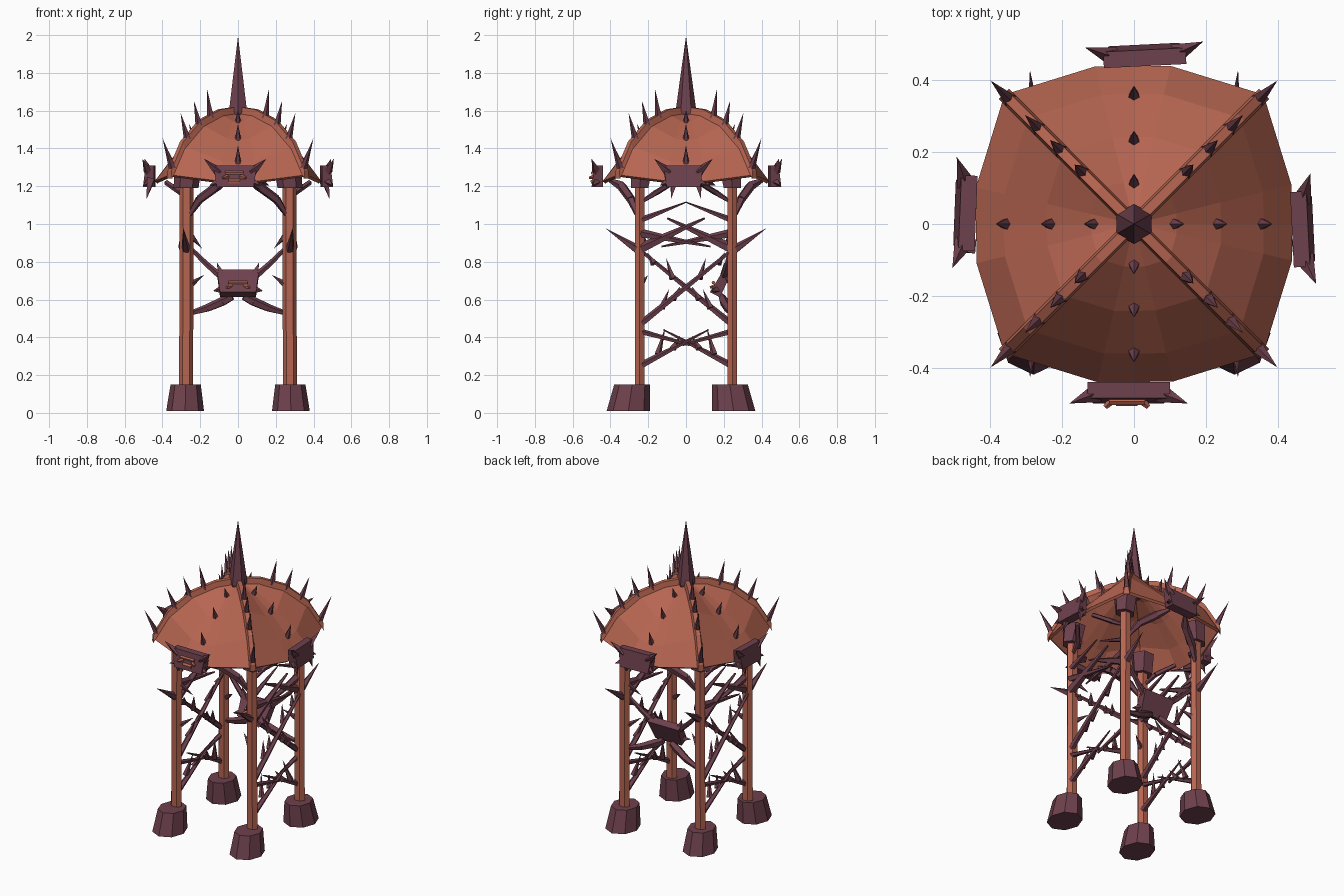
import bpy, bmesh, math
from mathutils import Vector, Matrix

if "Cube" in bpy.data.objects:
    bpy.data.objects.remove(bpy.data.objects["Cube"])


def material(name, rgb):
    m = bpy.data.materials.new(name)
    m.diffuse_color = (*rgb, 1)
    m.use_nodes = True
    m.node_tree.nodes["Principled BSDF"].inputs["Base Color"].default_value = m.diffuse_color
    return m


CLAY = material("terracotta", (0.47, 0.13, 0.082))
HORN = material("dark_maroon", (0.155, 0.052, 0.074))


def finish(bm, name, mat):
    bmesh.ops.recalc_face_normals(bm, faces=bm.faces)
    me = bpy.data.meshes.new(name)
    bm.to_mesh(me)
    bm.free()
    me.materials.append(mat)
    ob = bpy.data.objects.new(name, me)
    bpy.context.collection.objects.link(ob)
    return ob


def frustum(bm, a, b, r0, r1=0.0, n=5):
    a, b = Vector(a), Vector(b)
    d = b - a
    mat = Matrix.Translation((a + b) / 2) @ d.to_track_quat('Z', 'Y').to_matrix().to_4x4()
    bmesh.ops.create_cone(bm, cap_ends=True, segments=n, radius1=r0, radius2=r1,
                          depth=d.length, matrix=mat)


def prism(bm, low, high):
    """Closed solid between two matching rings of points."""
    lo, hi = [bm.verts.new(p) for p in low], [bm.verts.new(p) for p in high]
    n = len(lo)
    bm.faces.new(lo)
    bm.faces.new(hi)
    for i in range(n):
        j = (i + 1) % n
        bm.faces.new((lo[i], lo[j], hi[j], hi[i]))


def horn(bm, pts, radii, n=5):
    for i in range(len(pts) - 1):
        frustum(bm, pts[i], pts[i + 1], radii[i], radii[i + 1], n)


# canopy profiles: fraction of radius -> height
FR = [0.0, 0.27, 0.55, 0.82, 1.0]
MID = [1.60, 1.54, 1.445, 1.325, 1.225]
RIB = [1.60, 1.585, 1.53, 1.415, 1.26]


def interp(prof, f):
    for i in range(4):
        if f <= FR[i + 1]:
            k = (f - FR[i]) / (FR[i + 1] - FR[i])
            return prof[i] + k * (prof[i + 1] - prof[i])
    return prof[-1]


# canopy shell
bm = bmesh.new()
cols = [(q * 90 + a, r, w) for q in range(4)
        for a, r, w in ((0, .440, 0), (14, .452, .08), (45, .51, 1), (77, .452, .08))]
apex = bm.verts.new((0, 0, 1.60))
rows = []
for i in range(1, 5):
    rows.append([bm.verts.new((r * FR[i] * math.cos(math.radians(a)),
                               r * FR[i] * math.sin(math.radians(a)),
                               MID[i] + w * (RIB[i] - MID[i]))) for a, r, w in cols])
for j in range(16):
    k = (j + 1) % 16
    bm.faces.new((apex, rows[0][j], rows[0][k]))
    for i in range(3):
        bm.faces.new((rows[i][j], rows[i + 1][j], rows[i + 1][k], rows[i][k]))
dome = finish(bm, "canopy", CLAY)
sol = dome.modifiers.new("thickness", 'SOLIDIFY')
sol.thickness = 0.018
sol.offset = -1

# canopy ribs along the diagonals, and their thorns
ribs, thorns = bmesh.new(), bmesh.new()
for q in range(4):
    ang = math.radians(45 + 90 * q)
    d, s = Vector((math.cos(ang), math.sin(ang), 0)), Vector((-math.sin(ang), math.cos(ang), 0))

    def section(i):
        c = d * FR[i] * .513 + Vector((0, 0, RIB[i]))
        return [c + s * u + Vector((0, 0, v)) for u, v in
                ((-.02, -.02), (.02, -.02), (.013, .022), (-.013, .022))]
    for i in range(4):
        prism(ribs, section(i), section(i + 1))
    for f, h in ((.40, .14), (.57, .11), (.74, .12), (.96, .14)):
        base = d * f * .51 + Vector((0, 0, interp(RIB, f)))
        frustum(thorns, base, base + d * (.02 + .06 * f * f) + Vector((0, 0, h + .02)), .02)
    ax = Vector((math.cos(ang - math.pi / 4), math.sin(ang - math.pi / 4), 0))
    for r, h in ((.11, .07), (.23, .085), (.355, .095)):
        base = ax * r + Vector((0, 0, interp(MID, r / .442) - .01))
        frustum(thorns, base, base + ax * .03 + Vector((0, 0, h)), .018)
finish(ribs, "canopy_ribs", CLAY)
finish(thorns, "canopy_thorns", HORN)

# crown spire
bm = bmesh.new()
horn(bm, [(0, 0, 1.50), (0, 0, 1.59), (0, 0, 1.75), (0, 0, 1.995)], [.035, .056, .034, 0], 6)
finish(bm, "spire", HORN)

# legs, collars, feet
legs, collars, feet = bmesh.new(), bmesh.new(), bmesh.new()
for sx in (-1, 1):
    for sy in (-1, 1):
        x, y = .275 * sx, .245 * sy

        def ring(cx, cy, rx, ry, z, n=6):
            return [(cx + rx * math.cos(2 * math.pi * i / n), cy + ry * math.sin(2 * math.pi * i / n), z)
                    for i in range(n)]
        prism(legs, ring(x, y, .037, .03, .12), ring(x - .004 * sx, y, .037, .03, 1.3))
        prism(collars, ring(x, y, .066, .052, 1.19), ring(x * .96, y * .96, .072, .07, 1.31))
        fy = -.305 if sy < 0 else .252
        prism(feet, ring(.28 * sx, fy, .10, .115, 0.01, 8),
              ring(.277 * sx, fy + .02 * (1 if sy < 0 else -1), .08, .095, .15, 8))
finish(legs, "legs", CLAY)
finish(collars, "leg_collars", HORN)
finish(feet, "feet", HORN)


# rim plates with horned corners, one per side
def plate(bm, mat, hw, z0, z1, lean, ext=.05):
    """Plate facing -y in local space, with corner spikes."""
    tmp = bmesh.new()
    w = hw * .85
    prism(tmp, [(-w, -.03 - lean, z0), (w, -.03 - lean, z0), (w, .02, z0), (-w, .02, z0)],
          [(-hw, -.025, z1), (hw, -.025, z1), (hw, .02, z1), (-hw, .02, z1)])
    for s in (-1, 1):
        frustum(tmp, (s * hw * .75, -.01, z1 - .035), (s * (hw + ext), -.04, z1 + .035), .028, 0, 4)
        frustum(tmp, (s * hw * .75, -.01, z0 + .03), (s * (hw + .02), -.035, z0 + .01), .025, 0, 4)
    tmp.transform(mat)
    me = bpy.data.meshes.new("tmp")
    tmp.to_mesh(me)
    bm.from_mesh(me)
    tmp.free()
    bpy.data.meshes.remove(me)


bm, braces = bmesh.new(), bmesh.new()
shift, twist = (-.015, -.015, -.03, -.03), (0, .05, .05, -.04)
for q in range(4):  # front, right, back, left
    m = Matrix.Rotation(q * math.pi / 2, 4, 'Z')
    hw = .115 if q % 2 == 0 else .105
    plate(bm, m @ Matrix.Translation((shift[q], -.46, 0)) @ Matrix.Rotation(twist[q], 4, 'Z'),
          hw, 1.195, 1.31, .01)
    for s in (-1, 1):
        if q % 2 == 0:  # curved struts from legs up under the canopy
            p = [(s * .255, -.26, 1.05), (s * .205, -.29, 1.13), (s * .11, -.34, 1.20), (s * .06, -.40, 1.23)]
            horn(braces, [m @ Vector(v) for v in p], [.012, .024, .026, .012], 5)
        else:           # thin side struts and downward spikes
            p = [(s * .23, -.28, 1.12), (s * .16, -.30, 1.165), (s * .07, -.38, 1.22)]
            horn(braces, [m @ Vector(v) for v in p], [.010, .016, .014], 5)
            frustum(bm, m @ Vector((s * .06, -.46, 1.24)), m @ Vector((s * .08, -.485, 1.13)), .028, 0, 4)
finish(bm, "rim_plates", HORN)
finish(braces, "plate_struts", HORN)

# hanging back plate with tusk supports
bm = bmesh.new()
plate(bm, Matrix.Translation((0, .19, .68)) @ Matrix.Rotation(-.45, 4, 'X'), .112, -.065, .075, .01, 0)
for s in (-1, 1):
    horn(bm, [(s * .03, .19, .615), (s * .08, .20, .59), (s * .16, .22, .555), (s * .26, .24, .525)],
         [.02, .026, .022, .012])
    horn(bm, [(s * .09, .20, .72), (s * .17, .22, .79), (s * .26, .24, .88)], [.018, .015, .011])
finish(bm, "hanging_plate", HORN)

# small face ornaments on the front and hanging plates
bm = bmesh.new()
for cx, cy, cz in ((-.02, -.495, 1.25), (0, .145, .67)):
    frustum(bm, (cx - .05, cy, cz + .02), (cx + .05, cy, cz + .02), .01, .01)
    frustum(bm, (cx - .03, cy, cz - .025), (cx + .03, cy, cz - .025), .012, .012)
    for s in (-1, 1):
        frustum(bm, (cx + s * .035, cy + .01, cz), (cx + s * .06, cy - .015, cz - .005), .014, .007)
finish(bm, "face_ornaments", CLAY)

# thorny cross braces on the left and right sides
bm = bmesh.new()
for sx in (-1, 1):
    x = .275 * sx
    for s in (-1, 1):
        dx = x + .012 * s
        for y0, z0, y1, z1, r, t in ((-.24, .47, .23, .85, .019, .5), (-.24, .25, .12, .44, .02, .2),
                                     (-.24, .43, .02, .36, .016, .5), (-.24, 1.02, .0, 1.115, .018, .2),
                                     (-.24, .87, .10, 1.03, .03, .2), (-.24, .95, .13, .88, .025, .2)):
            frustum(bm, (dx, s * y0, z0), (dx, s * y1, z1), r, r * t)
        # thorns growing up and outward from the braces
        for y, z, h in ((.07, .71, .11), (.13, .555, .10), (.07, .60, .07), (.15, .31, .14), (.07, .34, .07),
                        (.17, .79, .06)):
            frustum(bm, (x, s * y, z), (x - .03 * sx, s * (y - .04 if z < .65 else y + .035), z + h), .019)
        # long outward spikes and inward thorns on the legs
        frustum(bm, (x, s * .25, .86), (x + .015 * sx, s * .43, .98), .026)
        frustum(bm, (.25 * sx, s * .24, .94), (.19 * sx, s * .19, .87), .018)
        frustum(bm, (.25 * sx, s * .24, .68), (.18 * sx, s * .20, .73), .018)
finish(bm, "side_braces", HORN)
